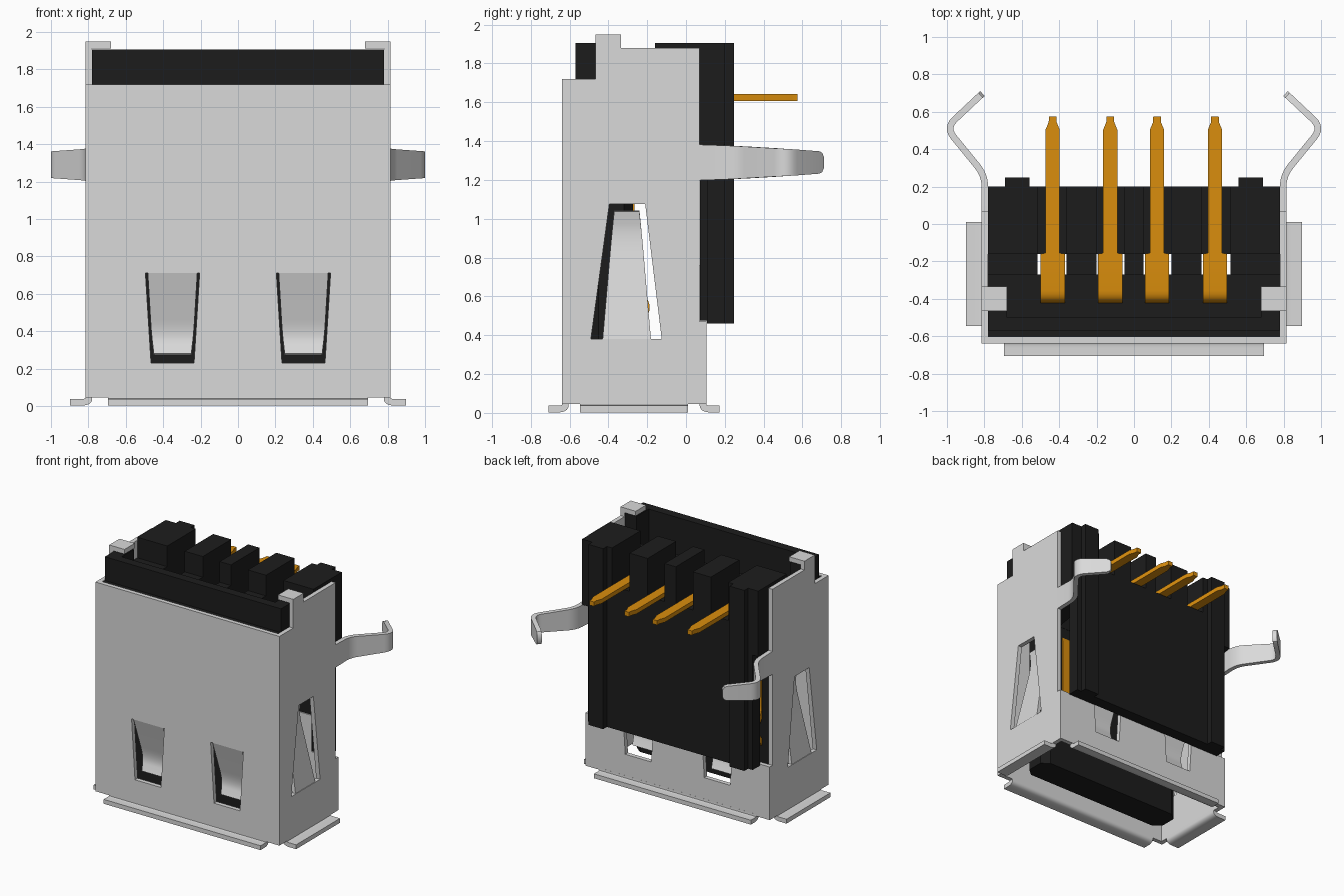
import bpy
from mathutils import Matrix, Vector

cube = bpy.data.objects.get("Cube")
if cube:
    bpy.data.objects.remove(cube)


def material(name, rgb):
    m = bpy.data.materials.new(name)
    m.use_nodes = True
    m.diffuse_color = (*rgb, 1)
    m.node_tree.nodes["Principled BSDF"].inputs["Base Color"].default_value = (*rgb, 1)
    return m


STEEL = material("light grey steel", (0.7, 0.7, 0.7))
PLASTIC = material("black plastic", (0.012, 0.012, 0.012))
GOLD = material("gold contact", (0.7, 0.27, 0.004))
T = 0.035  # sheet thickness

# Columns give the plate's own width, height and thickness directions
FACING_Y = Matrix(((1, 0, 0), (0, 0, -1), (0, 1, 0))).to_4x4()
FACING_X = Matrix(((0, 0, 1), (1, 0, 0), (0, 1, 0))).to_4x4()
FACING_Z = Matrix.Identity(4)
AXES = {"x": Vector((1, 0, 0)), "y": Vector((0, 1, 0)), "z": Vector((0, 0, 1))}


def finish(name, data, mat, thickness=None):
    ob = bpy.data.objects.new(name, data)
    bpy.context.collection.objects.link(ob)
    data.materials.append(mat)
    if thickness:
        mod = ob.modifiers.new("Thickness", "SOLIDIFY")
        mod.thickness, mod.offset, mod.use_even_offset = thickness, 0, True
    bpy.ops.object.select_all(action="DESELECT")
    ob.select_set(True)
    bpy.context.view_layer.objects.active = ob
    bpy.ops.object.convert(target="MESH")
    ob = bpy.context.object
    bpy.ops.object.shade_smooth_by_angle(angle=0.6)
    return ob


def plate(name, loops, frame, start, end, mat):
    """Extrude outlines (the first is the edge, the rest are holes) from start to end."""
    cu = bpy.data.curves.new(name, "CURVE")
    cu.dimensions, cu.fill_mode = "2D", "BOTH"
    cu.extrude = (end - start) / 2
    for loop in loops:
        sp = cu.splines.new("POLY")
        sp.points.add(len(loop) - 1)
        for p, (a, b) in zip(sp.points, loop):
            p.co = (a, b, 0, 1)
        sp.use_cyclic_u = True
    ob = finish(name, cu, mat)
    normal = frame.col[2].to_3d()
    sign = normal.x + normal.y + normal.z
    ob.data.transform(Matrix.Translation(normal * sign * (start + end) / 2) @ frame)
    return ob


def box(name, x, y, z, mat):
    outline = [(x[0], z[0]), (x[1], z[0]), (x[1], z[1]), (x[0], z[1])]
    return plate(name, [outline], FACING_Y, y[0], y[1], mat)


def rounded(points, r, steps=6):
    out = [points[0]]
    for a, b, c in zip(points, points[1:], points[2:]):
        u, v = a - b, c - b
        if u.to_3d().normalized().dot(v.to_3d().normalized()) < -0.98:
            out.append(b)
            continue
        p = b + u * min(0.48, r / u.to_3d().length)
        q = b + v * min(0.48, r / v.to_3d().length)
        for i in range(steps + 1):
            t = i / steps
            out.append(p * (1 - t) ** 2 + b * (2 * t * (1 - t)) + q * t * t)
    return out + [points[-1]]


def ribbon(name, path, axis, mat, r=0.04, thickness=T):
    """Bent sheet strip; each path point is (x, y, z, width)."""
    verts = []
    for p in rounded([Vector(p) for p in path], r):
        half = AXES[axis] * p.w / 2
        verts += [p.to_3d() - half, p.to_3d() + half]
    faces = [(i, i + 1, i + 3, i + 2) for i in range(0, len(verts) - 2, 2)]
    me = bpy.data.meshes.new(name)
    me.from_pydata(verts, [], faces)
    return finish(name, me, mat, thickness)


SIDES = (("left", 1), ("right", -1))


def window(s, top):
    return [(s * 0.235, 0.23), (s * 0.465, 0.23), (s * 0.495, top), (s * 0.205, top)]


# Front and back shell walls, each with two spring windows
front = [(-0.815, 0.045), (0.815, 0.045), (0.815, 1.72), (-0.815, 1.72)]
plate("front_wall", [front, window(1, 0.71), window(-1, 0.71)], FACING_Y, -0.64, -0.605, STEEL)
back = [(-0.815, 0.045), (0.815, 0.045), (0.815, 0.47), (0.6, 0.47), (0.6, 0.76),
        (-0.6, 0.76), (-0.6, 0.47), (-0.815, 0.47)]
plate("back_wall", [back, window(1, 0.71), window(-1, 0.71)], FACING_Y, 0.07, 0.105, STEEL)

# Side walls with a tapered window
side = [(-0.64, 0.045), (-0.64, 1.72), (-0.465, 1.72), (-0.465, 1.95), (-0.335, 1.95),
        (-0.335, 1.88), (0.07, 1.88), (0.07, 0.47), (0.105, 0.47), (0.105, 0.045)]
slot = [(-0.49, 0.38), (-0.125, 0.38), (-0.21, 1.075), (-0.395, 1.075)]

for label, s in SIDES:
    lo, hi = sorted((s * 0.78, s * 0.815))
    plate(label + "_wall", [side, slot], FACING_X, lo, hi, STEEL)
    lo, hi = sorted((s * 0.68, s * 0.815))
    box(label + "_top_tab", (lo, hi), (-0.465, -0.335), (1.912, 1.95), STEEL)

    # Inward springs cut from the walls
    ribbon(label + "_side_spring", [
        (s * 0.797, -0.305, 0.37, 0.25), (s * 0.685, -0.305, 0.92, 0.155),
        (s * 0.71, -0.305, 1.04, 0.13)], "y", STEEL, 0.1, 0.03)
    for face, y, inner in (("front", -0.622, 0.1), ("back", 0.088, -0.11)):
        ribbon(label + "_" + face + "_spring", [
            (s * 0.35, y, 0.72, 0.265), (s * 0.35, y + inner, 0.38, 0.225),
            (s * 0.35, y + inner * 0.6, 0.275, 0.2)], "x", STEEL, 0.09, 0.03)

    # Mounting arm with a hooked, rounded tip
    ribbon(label + "_mounting_arm", [
        (s * 0.797, 0.05, 1.29, 0.185), (s * 0.797, 0.26, 1.29, 0.17),
        (s * 1.005, 0.515, 1.29, 0.14), (s * 0.835, 0.675, 1.29, 0.115),
        (s * 0.82, 0.688, 1.29, 0.1), (s * 0.81, 0.697, 1.29, 0.06)],
        "z", STEEL, 0.065)

    # Flared lip at the side of the mouth
    ribbon(label + "_lip", [
        (s * 0.797, -0.268, 0.06, 0.555), (s * 0.797, -0.268, 0.02, 0.555),
        (s * 0.897, -0.268, 0.02, 0.555)], "y", STEEL)

    # Raised rib on the back and corner post beside the front ridge
    lo, hi = sorted((s * 0.56, s * 0.69))
    box(label + "_back_rib", (lo, hi), (0.15, 0.248), (0.46, 1.905), PLASTIC)
    lo, hi = sorted((s * 0.68, s * 0.78))
    box(label + "_corner_post", (lo, hi), (-0.52, -0.345), (1.5, 1.905), PLASTIC)

for label, y, tip in (("front", -0.622, -0.707), ("back", 0.088, 0.172)):
    ribbon(label + "_lip", [(0, y, 0.06, 1.39), (0, y, 0.02, 1.39), (0, tip, 0.02, 1.39)],
           "x", STEEL)

# Plastic housing
box("front_block", (-0.78, 0.78), (-0.6, -0.27), (1.3, 1.58), PLASTIC)
box("front_ledge", (-0.78, 0.78), (-0.604, -0.5), (1.5, 1.715), PLASTIC)
box("front_ridge", (-0.78, 0.78), (-0.57, -0.5), (1.55, 1.905), PLASTIC)
box("rear_block", (-0.78, 0.78), (-0.16, 0.2), (1.38, 1.6), PLASTIC)
box("back_slab", (-0.73, 0.73), (0.107, 0.2), (0.46, 1.4), PLASTIC)
box("back_slab_core", (-0.6, 0.6), (0.071, 0.15), (0.765, 1.4), PLASTIC)
for label, s in SIDES:
    lo, hi = sorted((s * 0.605, s * 0.7))
    box(label + "_slab_core_edge", (lo, hi), (0.071, 0.15), (0.475, 1.4), PLASTIC)

# Stepped teeth that separate the pins
tooth = [(-0.27, 1.3), (0.2, 1.38), (0.2, 1.905), (-0.16, 1.905), (-0.16, 1.74), (-0.27, 1.74)]
teeth = ((-0.78, -0.515), (-0.36, -0.2), (-0.05, 0.05), (0.2, 0.36), (0.515, 0.78))
for i, (lo, hi) in enumerate(teeth):
    plate(f"tooth_{i + 1}", [tooth], FACING_X, lo, hi, PLASTIC)

# Tongue with chamfered corners
tongue = [(s * x, y) for s, points in (
    (1, ((0.6, -0.5), (0.66, -0.45), (0.66, -0.32), (0.6, -0.272))),
    (-1, ((0.6, -0.272), (0.66, -0.32), (0.66, -0.45), (0.6, -0.5)))) for x, y in points]
plate("tongue", [tongue], FACING_Z, 0.07, 1.35, PLASTIC)

# Contact pins: tail, shoulder, leg and contact bump
for i, x in enumerate((-0.435, -0.127, 0.123, 0.433)):
    ribbon(f"pin_{i + 1}", [
        (x, 0.575, 1.625, 0.04), (x, 0.545, 1.625, 0.042), (x, 0.505, 1.625, 0.075),
        (x, -0.155, 1.625, 0.075), (x, -0.16, 1.625, 0.13), (x, -0.405, 1.625, 0.13),
        (x, -0.405, 1.35, 0.13), (x, -0.282, 1.22, 0.1), (x, -0.282, 0.68, 0.1),
        (x, -0.19, 0.54, 0.1), (x, -0.285, 0.42, 0.1)], "x", GOLD, 0.05)
